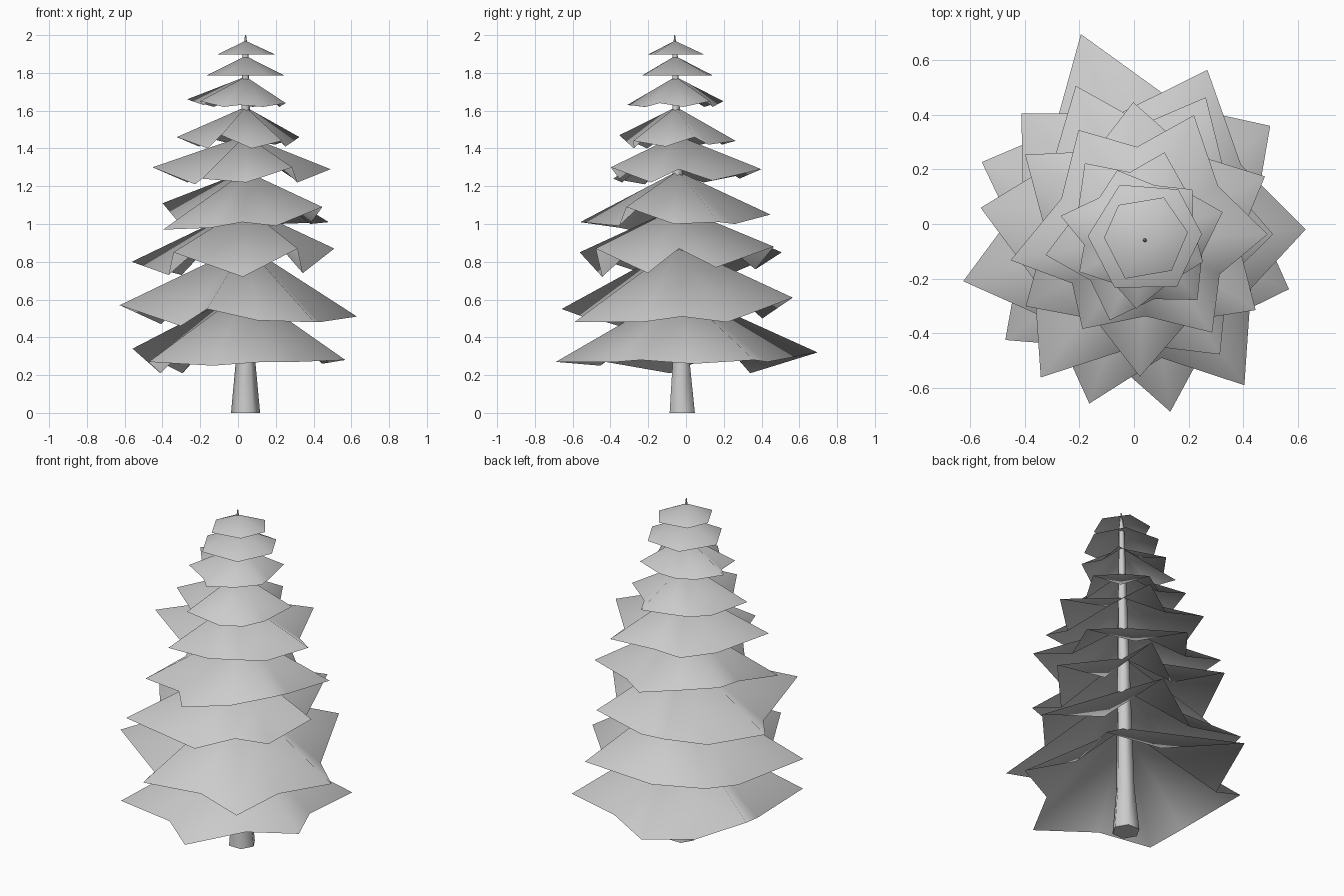
import bpy, bmesh
from math import cos, sin, radians
from mathutils import Vector

if "Cube" in bpy.data.objects:
    bpy.data.objects.remove(bpy.data.objects["Cube"])

# One plain grey for the whole tree
grey = bpy.data.materials.new("plain_grey")
grey.use_nodes = True
colour = (0.6, 0.6, 0.6, 1)
grey.diffuse_color = colour
grey.node_tree.nodes["Principled BSDF"].inputs["Base Color"].default_value = colour


def trunk_centre(z):
    """Centre of the slightly leaning trunk at a given height."""
    return Vector((0.04, -0.02 - 0.02 * z, z))


def around_trunk(angle, reach, z):
    """Point at an angle and distance from the trunk centre."""
    a = radians(angle)
    return trunk_centre(z) + Vector((cos(a), sin(a), 0)) * reach


def finish(name, bm, angle):
    mesh = bpy.data.meshes.new(name)
    bm.to_mesh(mesh)
    bm.free()
    mesh.materials.append(grey)
    obj = bpy.data.objects.new(name, mesh)
    bpy.context.collection.objects.link(obj)
    bpy.ops.object.select_all(action="DESELECT")
    obj.select_set(True)
    bpy.context.view_layer.objects.active = obj
    bpy.ops.object.shade_smooth_by_angle(angle=radians(angle))


def open_cone(name, apex_z, points):
    """Open sheet fanning from the apex down to a rim of points."""
    bm = bmesh.new()
    apex = bm.verts.new(trunk_centre(apex_z))
    rim = [bm.verts.new(p) for p in points]
    for i, vert in enumerate(rim):
        bm.faces.new((apex, vert, rim[(i + 1) % len(rim)]))
    finish(name, bm, 120)


def bough_tier(name, apex_z, boughs, dip_ratio=0.7):
    """Folded umbrella; each bough is (angle, reach, tip height, height of the
    dip after it), with lengths in hundredths."""
    points = []
    for i, (angle, reach, tip, dip) in enumerate(boughs):
        next_angle, next_reach = boughs[(i + 1) % len(boughs)][:2]
        if next_angle < angle:
            next_angle += 360
        points.append(around_trunk(angle, reach / 100, tip / 100))
        dip_reach = (reach + next_reach) / 200 * dip_ratio
        points.append(around_trunk((angle + next_angle) / 2, dip_reach, dip / 100))
    open_cone(name, apex_z, points)


def cap_tier(name, apex_z, rim_z, corners):
    """Plain six-sided cone near the tree top."""
    open_cone(name, apex_z, [around_trunk(a, r / 100, rim_z) for a, r in corners])


# Trunk: tapered six-sided pole running through every tier to a thin spike
bm = bmesh.new()
rings = []
for z, radius in ((0, 0.077), (0.27, 0.052), (1.0, 0.036), (1.9, 0.016), (2.0, 0.003)):
    rings.append([bm.verts.new(around_trunk(k * 60, radius, z)) for k in range(6)])
for low, high in zip(rings, rings[1:]):
    for k in range(6):
        n = (k + 1) % 6
        bm.faces.new((low[k], low[n], high[n], high[k]))
bm.faces.new(rings[0][::-1])
bm.faces.new(rings[-1])
finish("trunk", bm, 65)

# Bough tiers from the ground up
bough_tier("bough_tier_lowest", 0.65, [
    (-22, 57, 28, 26), (40, 60, 28, 27), (108, 76, 32, 21),
    (157, 65, 34, 21), (218, 65, 27, 25), (278, 67, 27, 27)])
bough_tier("bough_tier_second", 0.89, [
    (1, 59, 51, 48), (69, 64, 61, 50), (136, 63, 57, 47),
    (195, 69, 57, 46), (252, 66, 55, 49), (303, 67, 48, 48)])
bough_tier("bough_tier_third", 1.09, [
    (0, 47, 87, 77), (66, 55, 88, 76), (115, 60, 85, 73),
    (171, 61, 80, 73), (234, 65, 85, 72), (302, 52, 87, 74)])
bough_tier("bough_tier_fourth", 1.28, [
    (26, 49, 101, 100), (95, 49, 105, 103), (146, 53, 111, 102),
    (211, 51, 97, 98), (268, 52, 101, 99), (326, 49, 109, 100)])
bough_tier("bough_tier_fifth", 1.47, [
    (1, 45, 129, 123), (68, 48, 129, 124), (122, 46, 127, 122),
    (190, 50, 130, 121), (236, 41, 124, 122), (305, 43, 130, 122)])
bough_tier("bough_tier_sixth", 1.62, [
    (18, 30, 146, 142), (77, 32, 144, 142), (129, 35, 146, 141),
    (190, 37, 146, 140), (247, 33, 147, 140), (310, 30, 144, 141)], 0.73)
bough_tier("bough_tier_seventh", 1.78, [
    (46, 25, 165, 162), (112, 27, 165, 162), (165, 32, 166, 163),
    (207, 27, 165, 162), (263, 26, 163, 162), (338, 23, 164, 162)], 0.76)
cap_tier("bough_tier_eighth", 1.89, 1.785,
         [(5, 21), (56, 22), (115, 22), (177, 21), (238, 21), (304, 21)])
cap_tier("bough_tier_top", 1.97, 1.897,
         [(10, 16), (66, 17), (127, 16), (177, 15), (243, 16), (311, 15)])
